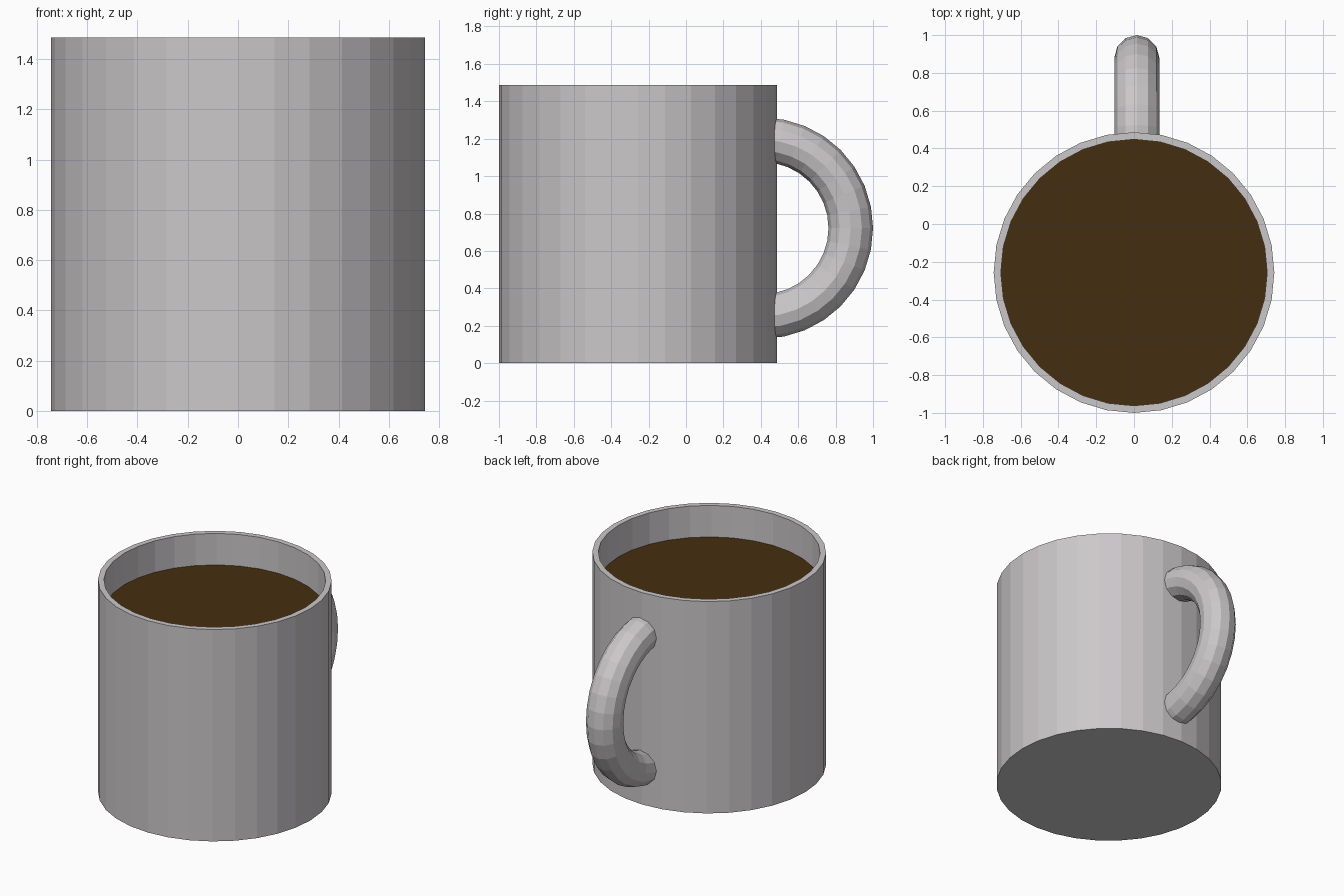
import bpy, bmesh, math
from mathutils import Matrix

if "Cube" in bpy.data.objects:
    bpy.data.objects.remove(bpy.data.objects["Cube"])

SIDES = 32
CY = -0.257          # centre of the cup in y
R_OUT, R_IN = 0.743, 0.705
HEIGHT, FLOOR, FILL = 1.486, 0.04, 1.265


def material(name, rgb):
    m = bpy.data.materials.new(name)
    m.diffuse_color = (*rgb, 1.0)
    m.use_nodes = True
    m.node_tree.nodes["Principled BSDF"].inputs["Base Color"].default_value = m.diffuse_color
    return m


def add_object(name, bm, mat):
    bmesh.ops.recalc_face_normals(bm, faces=bm.faces)
    mesh = bpy.data.meshes.new(name)
    bm.to_mesh(mesh)
    bm.free()
    mesh.materials.append(mat)
    obj = bpy.data.objects.new(name, mesh)
    bpy.context.collection.objects.link(obj)
    return obj


def ring(bm, radius, z):
    return [bm.verts.new((radius * math.cos(a), CY + radius * math.sin(a), z))
            for a in (math.tau * i / SIDES for i in range(SIDES))]


ceramic = material("pale grey ceramic", (0.60, 0.575, 0.59))
brown = material("dark coffee brown", (0.060, 0.027, 0.005))

# Cup: outer wall, flat rim, inner wall and floor
bm = bmesh.new()
rings = [ring(bm, r, z) for r, z in
         ((R_OUT, 0), (R_OUT, HEIGHT), (R_IN, HEIGHT), (R_IN, FLOOR))]
for a, b in zip(rings, rings[1:]):
    for i in range(SIDES):
        j = (i + 1) % SIDES
        bm.faces.new((a[i], a[j], b[j], b[i]))
bm.faces.new(rings[0])
bm.faces.new(rings[-1])
add_object("cup", bm, ceramic)

# Coffee: flat surface filling the cup
bm = bmesh.new()
bm.faces.new(ring(bm, R_IN, FILL))
coffee = add_object("coffee", bm, brown)

# Handle: upright ring trimmed inside the cup wall
bpy.ops.mesh.primitive_torus_add(major_segments=32, minor_segments=12,
                                 major_radius=0.472, minor_radius=0.119)
handle = bpy.context.object
handle.name = "handle"
handle.data.materials.append(ceramic)
bm = bmesh.new()
bm.from_mesh(handle.data)
bm.transform(Matrix.Translation((0.015, 0.409, 0.722)) @ Matrix.Rotation(math.pi / 2, 4, 'Y'))
bmesh.ops.bisect_plane(bm, geom=bm.verts[:] + bm.edges[:] + bm.faces[:],
                       plane_co=(0, 0.46, 0), plane_no=(0, 1, 0), clear_inner=True)
bm.to_mesh(handle.data)
bm.free()
for p in handle.data.polygons:
    p.use_smooth = False
